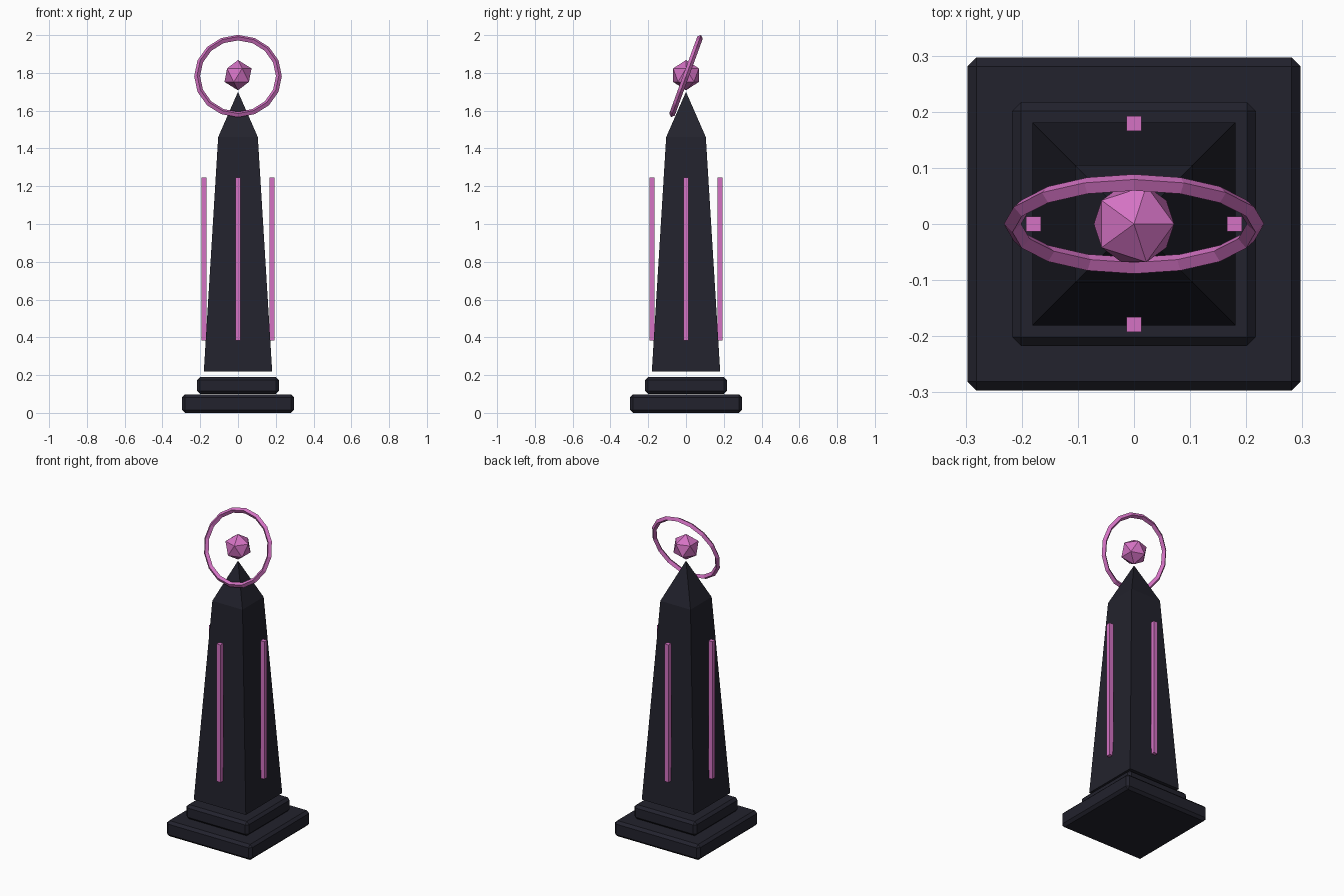
import bpy
import bmesh
from math import radians, sin, cos, pi
from mathutils import Matrix

default = bpy.data.objects.get("Cube")
if default:
    bpy.data.objects.remove(default, do_unlink=True)


def make_material(name, rgb):
    mat = bpy.data.materials.new(name)
    mat.use_nodes = True
    color = (*rgb, 1.0)
    mat.diffuse_color = color
    mat.node_tree.nodes["Principled BSDF"].inputs["Base Color"].default_value = color
    return mat


dark_stone = make_material("dark stone", (0.016, 0.016, 0.026))
pink_glow = make_material("pink glow", (0.66, 0.17, 0.55))


def finish(bm, name, mat):
    bmesh.ops.recalc_face_normals(bm, faces=bm.faces)
    mesh = bpy.data.meshes.new(name)
    bm.to_mesh(mesh)
    bm.free()
    mesh.materials.append(mat)
    obj = bpy.data.objects.new(name, mesh)
    bpy.context.collection.objects.link(obj)
    return obj


def box(name, half, z0, z1, mat, x=0, y=0, bevel=0):
    bm = bmesh.new()
    place = Matrix.Translation((x, y, (z0 + z1) / 2))
    size = Matrix.Diagonal((2 * half, 2 * half, z1 - z0, 1))
    bmesh.ops.create_cube(bm, size=1, matrix=place @ size)
    obj = finish(bm, name, mat)
    if bevel:
        mod = obj.modifiers.new("chamfer", "BEVEL")
        mod.width = bevel
        mod.segments = 1
    return obj


# Stepped plinth with chamfered edges
box("lower_plinth", 0.297, 0, 0.098, dark_stone, bevel=0.016)
box("upper_plinth", 0.217, 0.1, 0.19, dark_stone, bevel=0.016)

# Tapered shaft and pointed cap, floating just above the plinth
bm = bmesh.new()
corners = [(-1, -1), (1, -1), (1, 1), (-1, 1)]
low, high = [[bm.verts.new((cx * h, cy * h, z)) for cx, cy in corners]
             for h, z in ((0.181, 0.218), (0.105, 1.46))]
tip = bm.verts.new((0, 0, 1.7))
bm.faces.new(low)
for i in range(4):
    j = (i + 1) % 4
    bm.faces.new((low[i], low[j], high[j], high[i]))
    bm.faces.new((high[i], high[j], tip))
finish(bm, "obelisk_shaft", dark_stone)

# One upright glowing rod on each side
for name, x, y in (("front", 0, -1), ("back", 0, 1), ("left", 1, 0), ("right", -1, 0)):
    box(name + "_rod", 0.0135, 0.382, 1.247, pink_glow, x * 0.179, y * 0.179)

# Faceted gem above the tip
bm = bmesh.new()
bmesh.ops.create_icosphere(bm, subdivisions=1, radius=0.08,
                           matrix=Matrix.Translation((0, 0, 1.788)))
finish(bm, "gem", pink_glow)

# Tilted ring with a diamond cross-section
bm = bmesh.new()
SEGMENTS, SIDES = 16, 4
RING_RADIUS, TUBE_RADIUS = 0.2165, 0.0155
loops = []
for i in range(SEGMENTS):
    a = 2 * pi * i / SEGMENTS
    loop = []
    for k in range(SIDES):
        b = 2 * pi * k / SIDES
        r = RING_RADIUS + TUBE_RADIUS * cos(b)
        loop.append(bm.verts.new((r * cos(a), r * sin(a), TUBE_RADIUS * sin(b))))
    loops.append(loop)
for i in range(SEGMENTS):
    here, there = loops[i], loops[(i + 1) % SEGMENTS]
    for k in range(SIDES):
        n = (k + 1) % SIDES
        bm.faces.new((here[k], there[k], there[n], here[n]))
ring = finish(bm, "halo_ring", pink_glow)
ring.rotation_euler.x = radians(70)
ring.location.z = 1.783
